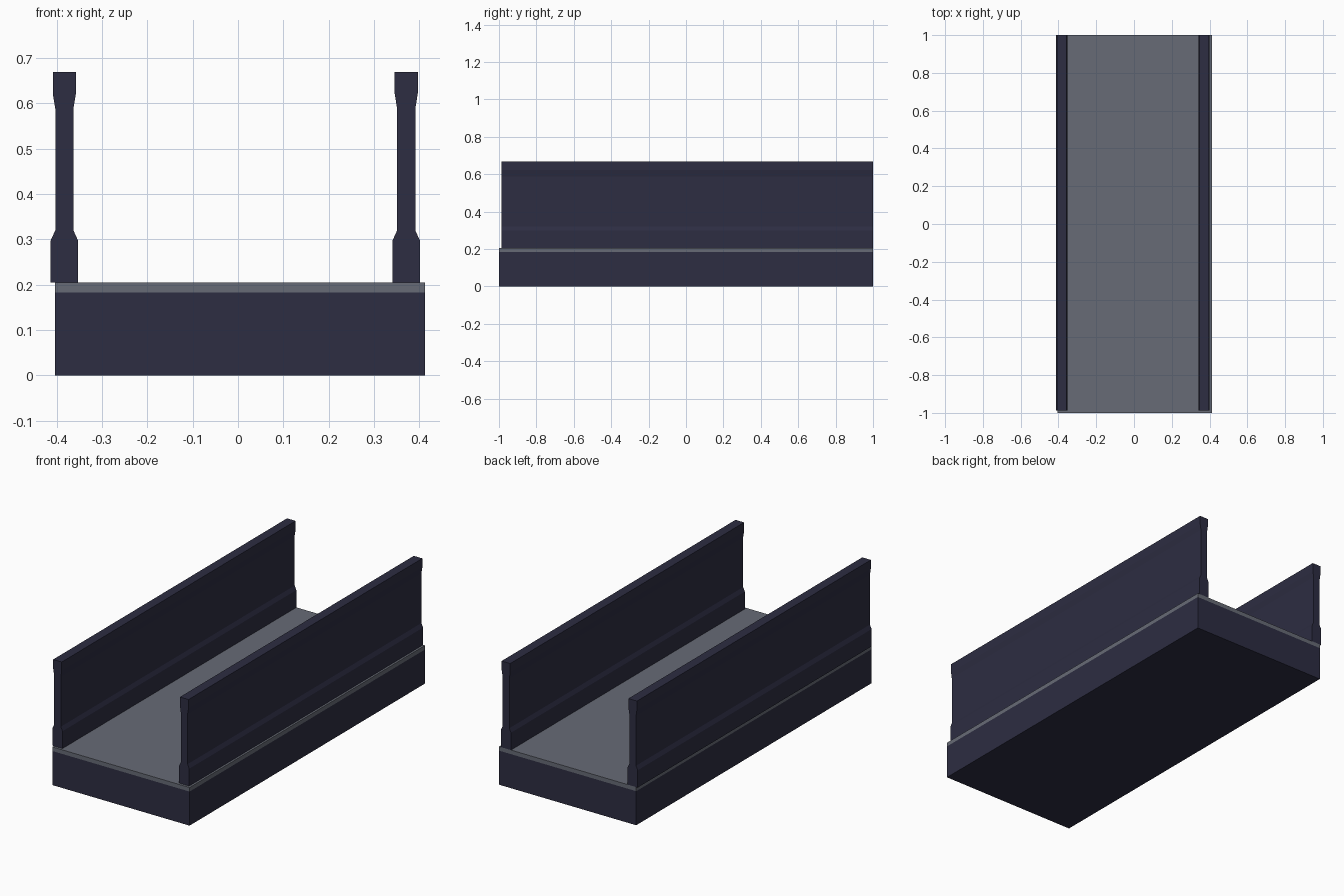
import bpy, bmesh

if "Cube" in bpy.data.objects:
    bpy.data.objects.remove(bpy.data.objects["Cube"])


def material(name, rgb):
    m = bpy.data.materials.new(name)
    m.diffuse_color = (*rgb, 1.0)
    m.use_nodes = True
    m.node_tree.nodes["Principled BSDF"].inputs["Base Color"].default_value = m.diffuse_color
    return m


NAVY = material("dark navy", (0.026, 0.026, 0.054))
GREY = material("slate grey", (0.135, 0.146, 0.180))


def extrude_profile(name, points, y0, y1, mat):
    """Extrude a closed x-z outline along y into a solid."""
    bm = bmesh.new()
    face = bm.faces.new([bm.verts.new((x, y0, z)) for x, z in points])
    out = bmesh.ops.extrude_face_region(bm, geom=[face])
    moved = [v for v in out["geom"] if isinstance(v, bmesh.types.BMVert)]
    bmesh.ops.translate(bm, verts=moved, vec=(0, y1 - y0, 0))
    bmesh.ops.recalc_face_normals(bm, faces=bm.faces[:])
    mesh = bpy.data.meshes.new(name)
    bm.to_mesh(mesh)
    bm.free()
    mesh.materials.append(mat)
    obj = bpy.data.objects.new(name, mesh)
    bpy.context.collection.objects.link(obj)
    return obj


def slab(name, z0, z1, mat):
    x0, x1 = -0.404, 0.412
    return extrude_profile(name, [(x0, z0), (x1, z0), (x1, z1), (x0, z1)], -1, 1, mat)


# Base block and the deck plate on top of it
slab("base", 0.0, 0.183, NAVY)
slab("deck", 0.183, 0.205, GREY)

# Side walls: flared foot, thin web, thicker top rail (half width, height)
half = [(0.030, 0.205), (0.030, 0.298), (0.020, 0.320),
        (0.020, 0.588), (0.0255, 0.622), (0.0255, 0.669)]
for name, cx in (("left_wall", -0.383), ("right_wall", 0.371)):
    outline = [(cx + w, z) for w, z in half] + [(cx - w, z) for w, z in reversed(half)]
    extrude_profile(name, outline, -0.987, 1.0, NAVY)
